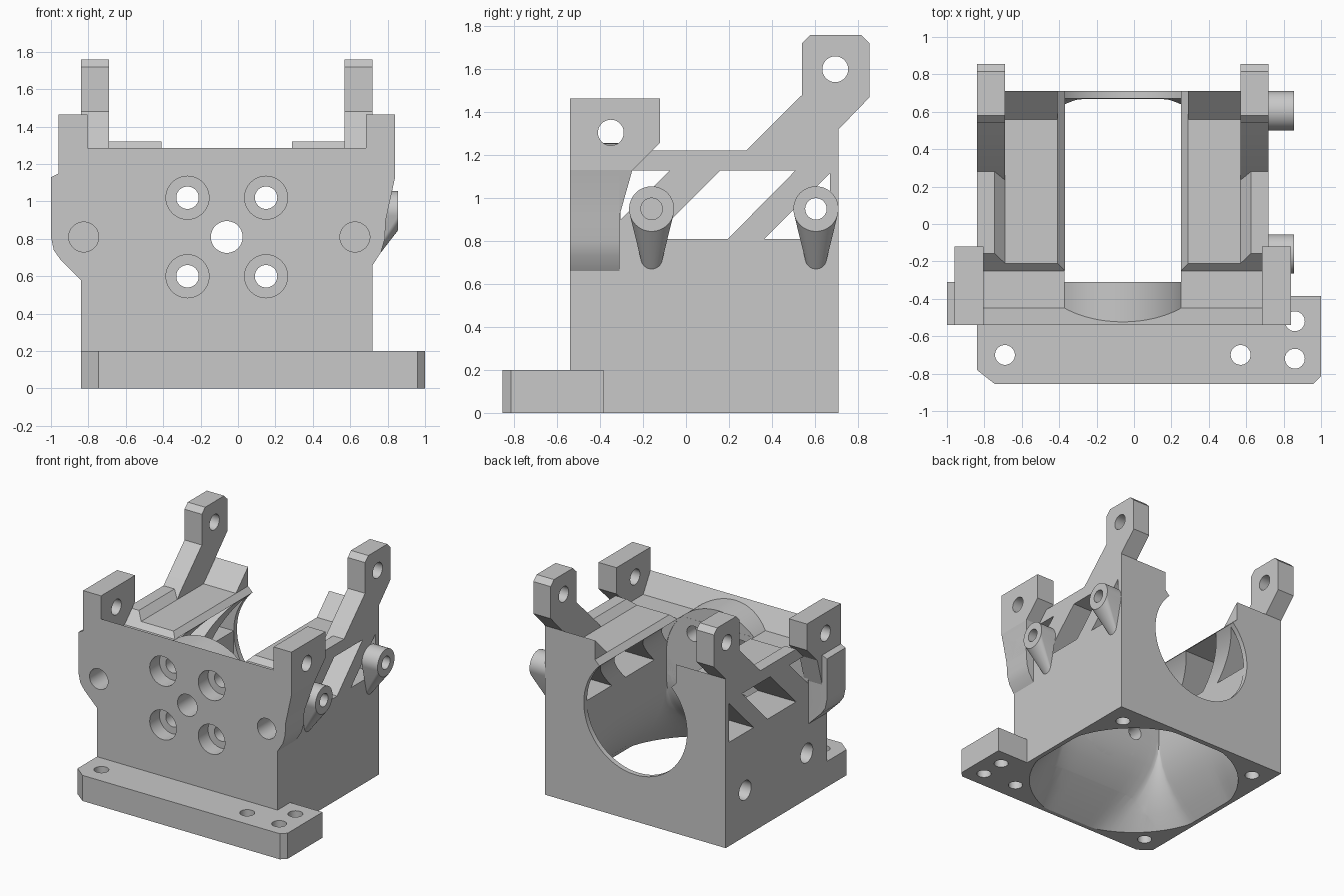
import bpy, bmesh, math
from mathutils import Vector

cube = bpy.data.objects.get("Cube")
if cube:
    bpy.data.objects.remove(cube, do_unlink=True)

grey = bpy.data.materials.new("light_grey")
grey.use_nodes = True
COLOUR = (0.58, 0.58, 0.58, 1)
grey.diffuse_color = COLOUR
grey.node_tree.nodes["Principled BSDF"].inputs["Base Color"].default_value = COLOUR

CX = -0.06     # centre line of the housing
CZ = 0.81      # height of the bore axis
BORE = 0.446   # bore radius
TOP = 1.13     # top of the housing block
parts, cutters = [], []


def place(axis, a, b, d):
    return {"x": (d, a, b), "y": (a, d, b), "z": (a, b, d)}[axis]


def circle(a, b, r, n=48):
    return [(a + r * math.cos(2 * math.pi * i / n), b + r * math.sin(2 * math.pi * i / n)) for i in range(n)]


def rect(a0, a1, b0, b1):
    return [(a0, b0), (a1, b0), (a1, b1), (a0, b1)]


def finish(name, bm, cut):
    bmesh.ops.recalc_face_normals(bm, faces=bm.faces)
    mesh = bpy.data.meshes.new(name)
    bm.to_mesh(mesh)
    bm.free()
    mesh.materials.append(grey)
    ob = bpy.data.objects.new(name, mesh)
    bpy.context.scene.collection.objects.link(ob)
    ob.hide_render = cut
    (cutters if cut else parts).append(ob)
    return ob


def loft(name, axis, rings, cut=False):
    """Skin matching outlines, each at its own depth, and cap the ends."""
    bm = bmesh.new()
    loops = [[bm.verts.new(place(axis, a, b, d)) for a, b in outline] for outline, d in rings]
    for low, high in zip(loops, loops[1:]):
        for i in range(len(low)):
            bm.faces.new((low[i - 1], low[i], high[i], high[i - 1]))
    bm.faces.new(loops[0])
    bm.faces.new(loops[-1])
    return finish(name, bm, cut)


def prism(name, axis, outline, lo, hi, cut=False):
    return loft(name, axis, [(outline, lo), (outline, hi)], cut)


def hull(name, axis, rings):
    """Convex skin around outlines, each at its own depth."""
    bm = bmesh.new()
    for outline, d in rings:
        for a, b in outline:
            bm.verts.new(place(axis, a, b, d))
    bmesh.ops.convex_hull(bm, input=bm.verts)
    bmesh.ops.dissolve_limit(bm, angle_limit=0.001, verts=bm.verts, edges=bm.edges)
    return finish(name, bm, False)


def hole(axis, a, b, r, lo, hi):
    prism("hole_cutter", axis, circle(a, b, r), lo, hi, True)


# Housing block, front plate, the wedge lip above it and the round motor seat behind it
prism("housing", "z", rect(-0.84, 0.72, -0.54, 0.71), 0, TOP)
prism("front_plate", "y", [
    (-0.84, 0.58), (-0.95, 0.69), (-0.985, 0.74), (-1, 0.81), (-1, 1.13), (-0.96, 1.15),
    (-0.96, 1.13), (0.84, 1.13), (0.79, 0.9), (0.785, 0.8),
    (0.765, 0.73), (0.72, 0.66)], -0.54, -0.31)
prism("front_lip", "x", [(-0.54, TOP), (-0.54, 1.285), (-0.45, TOP)], -0.96, 0.84)
prism("motor_seat", "y", circle(CX, CZ, BORE, 96), -0.53, -0.31)

# Base flange with side tab
prism("base_flange", "z", [
    (-0.84, -0.54), (-0.84, -0.78), (-0.745, -0.855), (0.96, -0.855), (1, -0.815),
    (1, -0.385), (0.72, -0.385), (0.72, -0.54)], 0, 0.2)

# Front ears on tapered roots
ear = [(-0.54, TOP), (-0.54, 1.465), (-0.12, 1.465), (-0.12, 1.26), (-0.25, TOP)]
for side, x0, x1, root1 in (("right", -0.96, -0.805, -0.805), ("left", 0.685, 0.84, 0.79)):
    prism(side + "_ear", "x", ear, x0, x1)
    hull(side + "_ear_root", "z", [(rect(x0, x1, -0.54, -0.25), TOP),
                                   (rect(x0, root1, -0.54, -0.315), 0.9)])
    hole("x", -0.35, 1.305, 0.06, x0 - 0.1, x1 + 0.1)

# Mirrored top parts: decks with bevelled front ends, ramps and rear posts
deck = [(0.31, TOP), (0.35, 1.17), (0.63, 1.17), (0.685, 1.222), (0.78, 1.222), (0.78, TOP)]
ramp = [(0.56, TOP), (0.56, 1.17), (0.71, 1.32), (0.71, TOP)]
post = [(0.2, TOP), (0.28, 1.222), (0.54, 1.48), (0.54, 1.72), (0.58, 1.76), (0.815, 1.76),
        (0.855, 1.72), (0.855, 1.47), (0.71, 1.32), (0.71, TOP)]
for side, s in (("left", 1), ("right", -1)):
    plate = prism(side + "_deck", "y", [(CX + s * u, z) for u, z in deck], -0.25, 0.71)
    for v in plate.data.vertices:
        if v.co.y < 0:
            v.co.y += v.co.z - TOP
    for name, outline, near, far in (("ramp", ramp, 0.35, 0.63), ("rear_post", post, 0.63, 0.78)):
        prism(side + "_" + name, "x", outline, CX + s * near, CX + s * far)

# Side bosses with tapered supports
for name, y in (("front_boss", -0.16), ("rear_boss", 0.605)):
    hull(name, "x", [(circle(y, 0.95, 0.105), 0.855), (circle(y, 0.95, 0.105), 0.72),
                     (circle(y, 0.72, 0.05), 0.72)])
    hole("x", y, 0.95, 0.05, 0.5, 0.9)

# Flared inlet: a round opening with flattened sides easing into a rectangular duct
FLAT = 0.744


def clamp(v, lo, hi):
    return max(lo, min(hi, v))


inlet = [(CX + clamp(a, -FLAT, FLAT), -0.075 + clamp(b, -FLAT, FLAT)) for a, b in circle(0, 0, 0.78, 96)]
duct = [(clamp(a, CX - BORE, CX + BORE), clamp(b, -0.31, 0.67)) for a, b in circle(CX, -0.075, 1.1, 96)]
rings = [(inlet, -0.03)]
for k in range(7):
    w = (1 - k / 6) ** 2
    rings.append(([(w * p[0] + (1 - w) * q[0], w * p[1] + (1 - w) * q[1]) for p, q in zip(inlet, duct)], k * 0.1))
loft("funnel_cutter", "z", rings, True)

# Duct, bore and open top slot
prism("duct_cutter", "z", rect(CX - BORE, CX + BORE, -0.31, 0.67), 0.595, CZ, True)
prism("bore_cutter", "y", circle(CX, CZ, BORE, 96), -0.309, 0.8, True)
prism("slot_cutter", "z", rect(CX - 0.309, CX + 0.309, -0.309, 0.8), CZ, 1.6, True)

# Slanted truss windows through both sides
for window in ([(-0.305, 0.9), (-0.305, 1.129), (-0.075, 1.129)],
               [(-0.16, CZ), (0.195, CZ), (0.51, 1.129), (0.16, 1.129)],
               [(0.365, CZ), (0.67, CZ), (0.67, 1.115)]):
    prism("window_cutter", "x", window, -0.9, 0.75, True)

# Front plate holes
hole("y", CX, CZ, 0.085, -0.6, -0.2)
for sx in (-1, 1):
    for sz in (-1, 1):
        hole("y", CX + sx * 0.21, CZ + sz * 0.21, 0.06, -0.6, -0.2)
        hole("y", CX + sx * 0.21, CZ + sz * 0.21, 0.115, -0.6, -0.42)
    hole("y", -0.1 + sx * 0.725, CZ, 0.08, -0.6, -0.36)

# Flange, underside, post and side holes
for x, y in ((-0.69, -0.7), (0.57, -0.7), (0.86, -0.52), (0.86, -0.72), (-0.69, 0.55), (0.57, 0.55)):
    hole("z", x, y, 0.053, -0.05, 0.25)
hole("x", 0.695, 1.6, 0.06, -1.1, 1.1)
for y in (-0.29, 0.47):
    hole("x", y, 0.36, 0.075, -0.9, -0.6)


def bounds(ob):
    return [(min(v.co[i] for v in ob.data.vertices), max(v.co[i] for v in ob.data.vertices)) for i in range(3)]


def overlap(a, b):
    return all(p[0] < q[1] and q[0] < p[1] for p, q in zip(bounds(a), bounds(b)))


# Windows leave the bosses and ear roots alone; all other cutters act where they overlap
for ob in parts:
    for cutter in cutters:
        if ("boss" in ob.name or "root" in ob.name) and not cutter.name.startswith("hole"):
            continue
        if overlap(ob, cutter):
            mod = ob.modifiers.new("cut", "BOOLEAN")
            mod.operation = "DIFFERENCE"
            mod.solver = "EXACT"
            mod.object = cutter
bpy.context.view_layer.update()
graph = bpy.context.evaluated_depsgraph_get()
cut_meshes = [bpy.data.meshes.new_from_object(ob.evaluated_get(graph)) for ob in parts]
for ob, mesh in zip(parts, cut_meshes):
    ob.modifiers.clear()
    ob.data = mesh
for cutter in cutters:
    bpy.data.objects.remove(cutter, do_unlink=True)

# Smooth the round surfaces, keep edges crisp
bpy.ops.object.select_all(action="DESELECT")
for ob in parts:
    ob.select_set(True)
bpy.context.view_layer.objects.active = parts[0]
bpy.ops.object.shade_smooth_by_angle(angle=math.radians(25))
